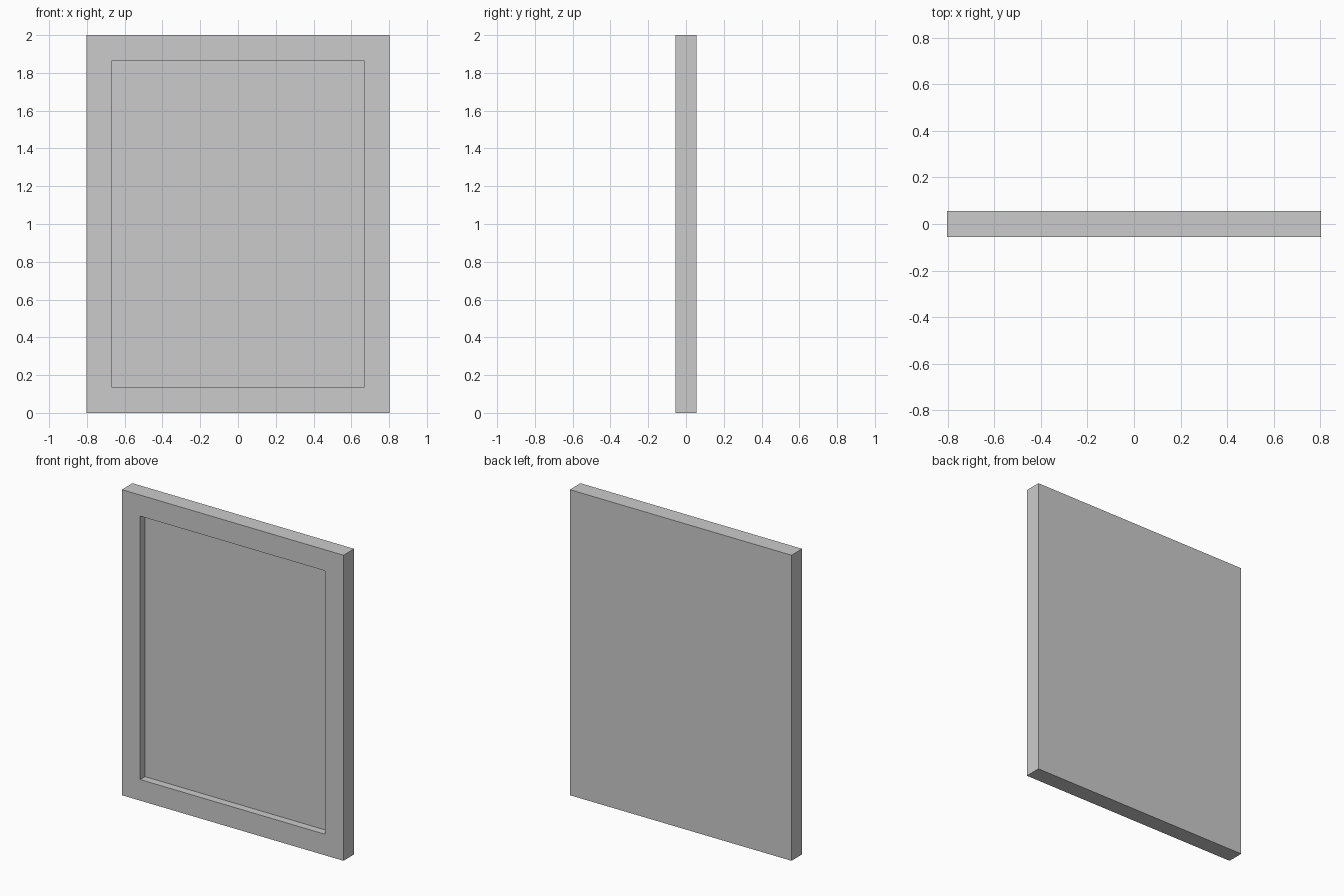
import bpy
import bmesh
from mathutils import Matrix, Vector

if "Cube" in bpy.data.objects:
    bpy.data.objects.remove(bpy.data.objects["Cube"])

WIDTH, DEPTH, HEIGHT = 1.605, 0.11, 2.0
INNER_W, INNER_H = 1.34, 1.724
RECESS = 0.05

bm = bmesh.new()

# Solid board standing on the floor
size = Matrix.Diagonal((WIDTH, DEPTH, HEIGHT, 1))
bmesh.ops.create_cube(bm, size=1, matrix=Matrix.Translation((0, 0, HEIGHT / 2)) @ size)

# Border on the front face
front = min(bm.faces, key=lambda f: f.calc_center_median().y)
bmesh.ops.inset_individual(bm, faces=[front], thickness=0.1)
for v in front.verts:
    v.co.x = INNER_W / 2 if v.co.x > 0 else -INNER_W / 2
    v.co.z = HEIGHT / 2 + (INNER_H / 2 if v.co.z > HEIGHT / 2 else -INNER_H / 2)

# Recessed panel inside the border
panel = bmesh.ops.extrude_discrete_faces(bm, faces=[front])["faces"][0]
bmesh.ops.translate(bm, verts=panel.verts, vec=Vector((0, RECESS, 0)))
bmesh.ops.recalc_face_normals(bm, faces=bm.faces)

mesh = bpy.data.meshes.new("framed_panel")
bm.to_mesh(mesh)
bm.free()
bpy.context.collection.objects.link(bpy.data.objects.new("framed_panel", mesh))
